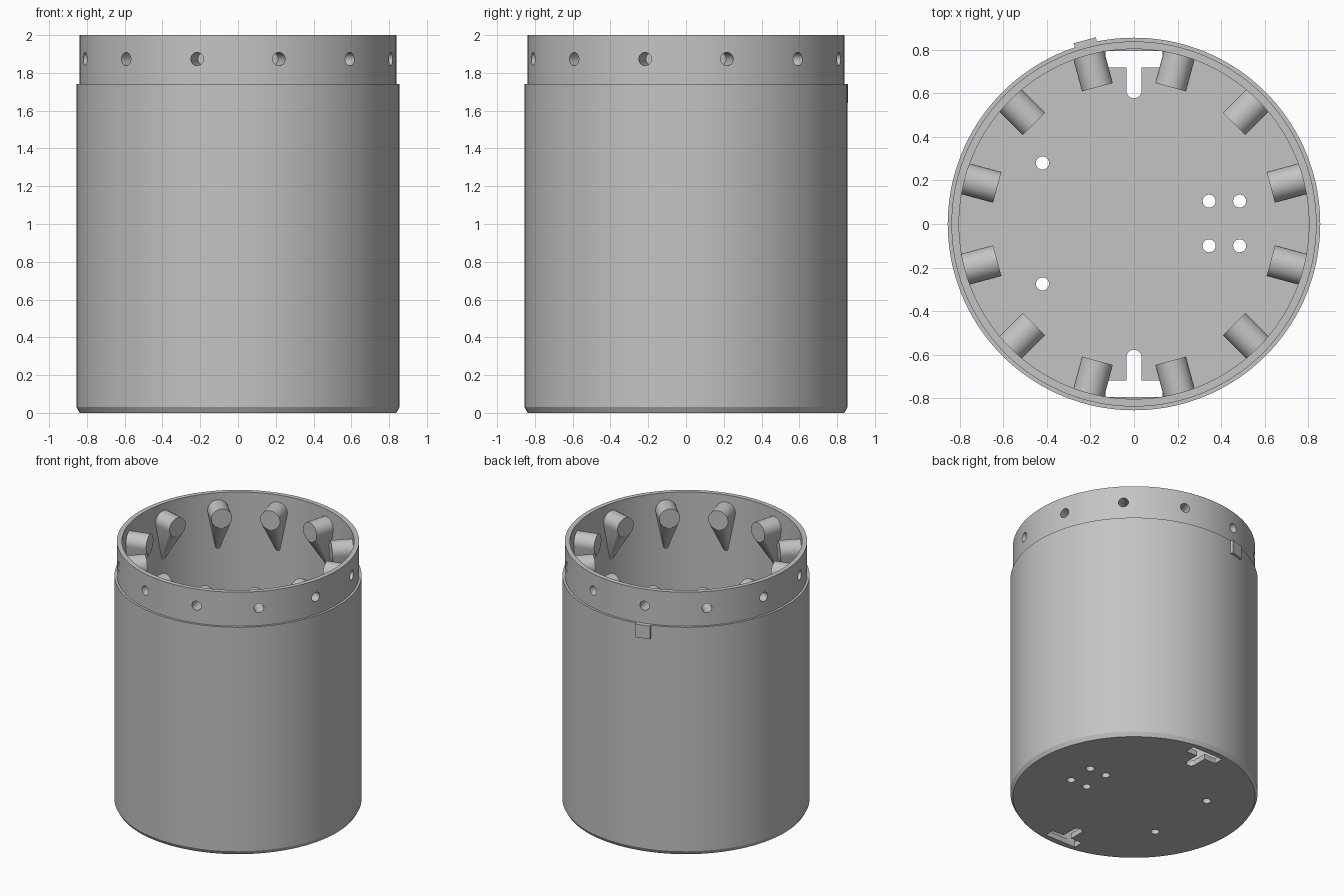
import bpy
import bmesh
import math
from mathutils import Matrix, Vector

old = bpy.data.objects.get("Cube")
if old:
    bpy.data.objects.remove(old, do_unlink=True)

# Main sizes
BODY_R, NECK_R, INNER_R = 0.855, 0.838, 0.803
TOP, STEP, FLOOR, CHAMFER = 2.0, 1.74, 0.04, 0.03
SCREW_Z, BOSS_R, BOSS_IN = 1.873, 0.073, 0.65
ANGLES = [math.radians(15 + 30 * i) for i in range(12)]

grey = bpy.data.materials.new("plain grey")
grey.use_nodes = True
grey.diffuse_color = (0.55, 0.55, 0.55, 1)
grey.node_tree.nodes["Principled BSDF"].inputs["Base Color"].default_value = (0.55, 0.55, 0.55, 1)


def finish(bm, name):
    bmesh.ops.recalc_face_normals(bm, faces=bm.faces)
    mesh = bpy.data.meshes.new(name)
    bm.to_mesh(mesh)
    bm.free()
    mesh.materials.append(grey)
    obj = bpy.data.objects.new(name, mesh)
    bpy.context.collection.objects.link(obj)
    return obj


def activate(obj):
    bpy.ops.object.select_all(action="DESELECT")
    obj.select_set(True)
    bpy.context.view_layer.objects.active = obj


def cut(obj, cutter):
    mod = obj.modifiers.new("cut", "BOOLEAN")
    mod.operation = "DIFFERENCE"
    mod.solver = "EXACT"
    mod.object = cutter
    activate(obj)
    bpy.ops.object.modifier_apply(modifier=mod.name)


def add_prism(bm, points, z0, z1):
    """Extrude a flat outline from z0 to z1."""
    face = bm.faces.new([bm.verts.new((x, y, z0)) for x, y in points])
    moved = bmesh.ops.extrude_face_region(bm, geom=[face])["geom"]
    verts = [v for v in moved if isinstance(v, bmesh.types.BMVert)]
    bmesh.ops.translate(bm, verts=verts, vec=(0, 0, z1 - z0))


def circle(cx, cy, r, n=24, start=0.0, sweep=2 * math.pi):
    return [(cx + r * math.cos(start + sweep * i / n),
             cy + r * math.sin(start + sweep * i / n)) for i in range(n)]


# Cup shell: lathed profile of chamfered body, stepped neck and flat floor
bm = bmesh.new()
profile = [(0, 0), (NECK_R, 0), (BODY_R, CHAMFER), (BODY_R, STEP), (NECK_R, STEP),
           (NECK_R, TOP), (INNER_R, TOP), (INNER_R, FLOOR), (0, FLOOR)]
verts = [bm.verts.new((r, 0, z)) for r, z in profile]
edges = [bm.edges.new(pair) for pair in zip(verts, verts[1:])]
bmesh.ops.spin(bm, geom=verts + edges, cent=(0, 0, 0), axis=(0, 0, 1),
               angle=2 * math.pi, steps=144, use_merge=True)
bmesh.ops.remove_doubles(bm, verts=bm.verts, dist=1e-5)
bmesh.ops.dissolve_limit(bm, angle_limit=0.001, verts=bm.verts, edges=bm.edges)
shell = finish(bm, "cup_shell")

# Screw bosses: radial cylinders hulled to a small tip lower on the wall
bm = bmesh.new()
for a in ANGLES:
    turn = Matrix.Rotation(a, 3, "Z")
    pts = []
    for r in (BOSS_IN, 0.82):
        pts += [Vector((r, y, z)) for y, z in circle(0, SCREW_Z, BOSS_R, 32)]
    pts += [Vector((0.82, y, z)) for y, z in circle(0, 1.56, 0.012, 8)]
    new = [bm.verts.new(turn @ p) for p in pts]
    hull = bmesh.ops.convex_hull(bm, input=new)
    spare = {g for g in hull["geom_interior"] + hull["geom_unused"]
             if isinstance(g, bmesh.types.BMVert)}
    bmesh.ops.delete(bm, geom=list(spare), context="VERTS")
bmesh.ops.dissolve_limit(bm, angle_limit=0.002, verts=bm.verts, edges=bm.edges)
bosses = finish(bm, "screw_bosses")

# Blind screw holes through the neck into the bosses
bm = bmesh.new()
for a in ANGLES:
    place = (Matrix.Rotation(a, 4, "Z") @ Matrix.Translation((0.8, 0, SCREW_Z))
             @ Matrix.Rotation(math.pi / 2, 4, "Y"))
    bmesh.ops.create_cone(bm, cap_ends=True, segments=24, radius1=0.035,
                          radius2=0.035, depth=0.22, matrix=place)
screw_cutter = finish(bm, "screw_hole_cutter")

# Floor openings: round holes and two T-shaped slots
bm = bmesh.new()
holes = [(-0.42, 0.28), (-0.42, -0.275)]
holes += [(x, y) for x in (0.345, 0.485) for y in (0.105, -0.1)]
for x, y in holes:
    add_prism(bm, circle(x, y, 0.03), -0.1, 0.1)
side = [(0.13, 0.718), (0.13, 0.793)]
arc = circle(0, 0.612, 0.035, 12, math.pi, math.pi) + [(0.035, 0.612)]
tee = arc + [(0.035, 0.718)] + side + [(-x, y) for x, y in reversed(side)] + [(-0.035, 0.718)]
for s in (1, -1):
    add_prism(bm, [(s * x, s * y) for x, y in tee], -0.1, 0.1)
floor_cutter = finish(bm, "floor_cutter")

cut(shell, floor_cutter)
cut(shell, screw_cutter)
cut(bosses, screw_cutter)
for cutter in (floor_cutter, screw_cutter):
    bpy.data.objects.remove(cutter, do_unlink=True)

# Alignment tab on the outside, just under the step
bm = bmesh.new()
place = (Matrix.Rotation(math.radians(105), 4, "Z")
         @ Matrix.Translation((0.853, 0, STEP - 0.05))
         @ Matrix.Diagonal((0.04, 0.105, 0.1, 1)))
bmesh.ops.create_cube(bm, size=1, matrix=place)
finish(bm, "alignment_tab")

for obj in (shell, bosses):
    activate(obj)
    bpy.ops.object.shade_smooth_by_angle(angle=math.radians(25))
